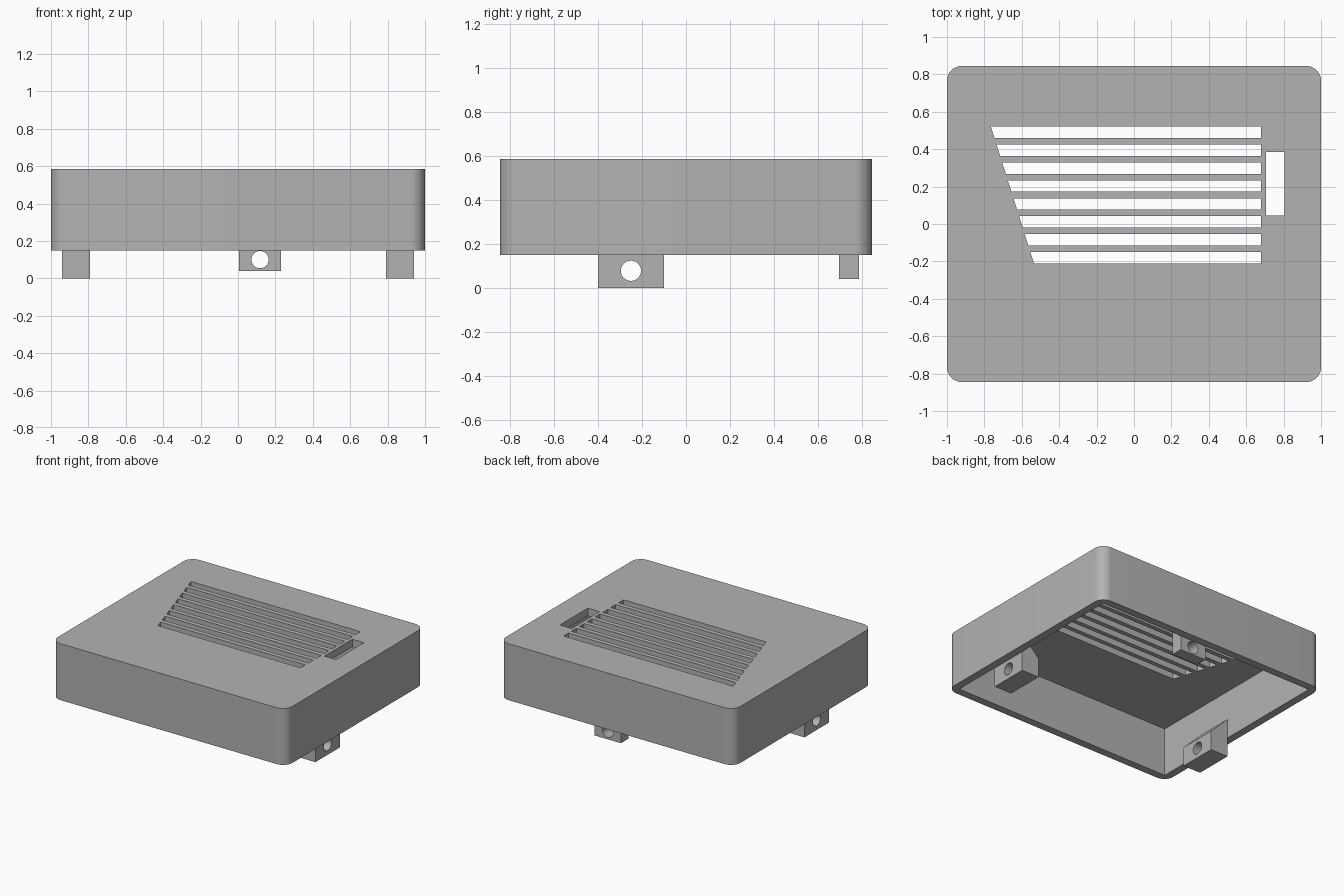
import bpy, bmesh
from math import radians
from mathutils import Matrix, Vector

cube = bpy.data.objects.get("Cube")
if cube:
    bpy.data.objects.remove(cube, do_unlink=True)

grey = bpy.data.materials.new("plain grey")
grey.use_nodes = True
grey.diffuse_color = (0.45, 0.45, 0.45, 1)
grey.node_tree.nodes["Principled BSDF"].inputs["Base Color"].default_value = (0.45, 0.45, 0.45, 1)

HALF_X, HALF_Y = 1.0, 0.845
BASE, TOP, WALL = 0.15, 0.585, 0.06


def prism(bm, points, sweep):
    """Add a closed prism: a polygon swept along a vector."""
    face = bm.faces.new([bm.verts.new(p) for p in points])
    out = bmesh.ops.extrude_face_region(bm, geom=[face])
    verts = [v for v in out["geom"] if isinstance(v, bmesh.types.BMVert)]
    bmesh.ops.translate(bm, verts=verts, vec=Vector(sweep))


def box(bm, x0, x1, y0, y1, z0, z1):
    prism(bm, [(x0, y0, z0), (x1, y0, z0), (x1, y1, z0), (x0, y1, z0)], (0, 0, z1 - z0))


def finish(name, bm):
    bmesh.ops.recalc_face_normals(bm, faces=bm.faces)
    mesh = bpy.data.meshes.new(name)
    bm.to_mesh(mesh)
    bm.free()
    mesh.materials.append(grey)
    obj = bpy.data.objects.new(name, mesh)
    bpy.context.collection.objects.link(obj)
    return obj


def activate(obj):
    bpy.ops.object.select_all(action="DESELECT")
    obj.select_set(True)
    bpy.context.view_layer.objects.active = obj


def cut(obj, cutter):
    cutter.hide_render = True
    mod = obj.modifiers.new("cut", "BOOLEAN")
    mod.operation, mod.solver, mod.object = "DIFFERENCE", "EXACT", cutter
    activate(obj)
    bpy.ops.object.modifier_apply(modifier=mod.name)
    bpy.data.objects.remove(cutter, do_unlink=True)


def smooth(obj):
    activate(obj)
    bpy.ops.object.shade_smooth_by_angle(angle=radians(30))


# Cover: box with rounded upright corners
bm = bmesh.new()
box(bm, -HALF_X, HALF_X, -HALF_Y, HALF_Y, BASE, TOP)
upright = [e for e in bm.edges if abs(e.verts[0].co.z - e.verts[1].co.z) > 0.1]
bmesh.ops.bevel(bm, geom=upright, offset=0.08, segments=10, profile=0.5, affect="EDGES")
cover = finish("cover", bm)

# Hollow inside, open at the bottom
bm = bmesh.new()
box(bm, WALL - HALF_X, HALF_X - WALL, WALL - HALF_Y, HALF_Y - WALL, 0, TOP - WALL)
cut(cover, finish("hollow_cutter", bm))

# Vent slots with slanted ends, and the switch opening
bm = bmesh.new()
slant = lambda y: -0.765 + (0.52 - y) * 0.315
for i in range(8):
    y1 = 0.52 - i * 0.0957
    y0 = y1 - 0.06
    prism(bm, [(slant(y0), y0, 0.45), (0.68, y0, 0.45), (0.68, y1, 0.45), (slant(y1), y1, 0.45)],
          (0, 0, 0.3))
box(bm, 0.705, 0.805, 0.045, 0.385, 0.45, 0.75)
cut(cover, finish("vent_cutter", bm))
smooth(cover)


def tab(name, width, depth, bottom, shoulder, hole_z, wall_point, turn):
    """Mounting tab against a wall: sloped top, round screw hole."""
    place = Matrix.Translation(wall_point) @ Matrix.Rotation(radians(turn), 4, "Z")
    bm = bmesh.new()
    h = width / 2
    prism(bm, [(0, -h, bottom), (-depth, -h, bottom), (-depth, -h, shoulder),
               (0, -h, shoulder + depth)], (0, width, 0))
    bmesh.ops.transform(bm, matrix=place, verts=bm.verts)
    obj = finish(name, bm)
    bm = bmesh.new()
    bmesh.ops.create_cone(bm, cap_ends=True, segments=32, radius1=0.046, radius2=0.046, depth=1,
                          matrix=place @ Matrix.Translation((0, 0, hole_z))
                          @ Matrix.Rotation(radians(90), 4, "Y"))
    cut(obj, finish("hole_cutter", bm))
    smooth(obj)


# Mounting tabs on both sides and at the back
for name, side, turn in (("left_tab", 1, 0), ("right_tab", -1, 180)):
    tab(name, 0.3, 0.15, 0, 0.15, 0.078, (side * (HALF_X - WALL), -0.25, 0), turn)
tab("back_tab", 0.225, 0.09, 0.04, 0.25, 0.1, (0.118, HALF_Y - WALL, 0), 90)
